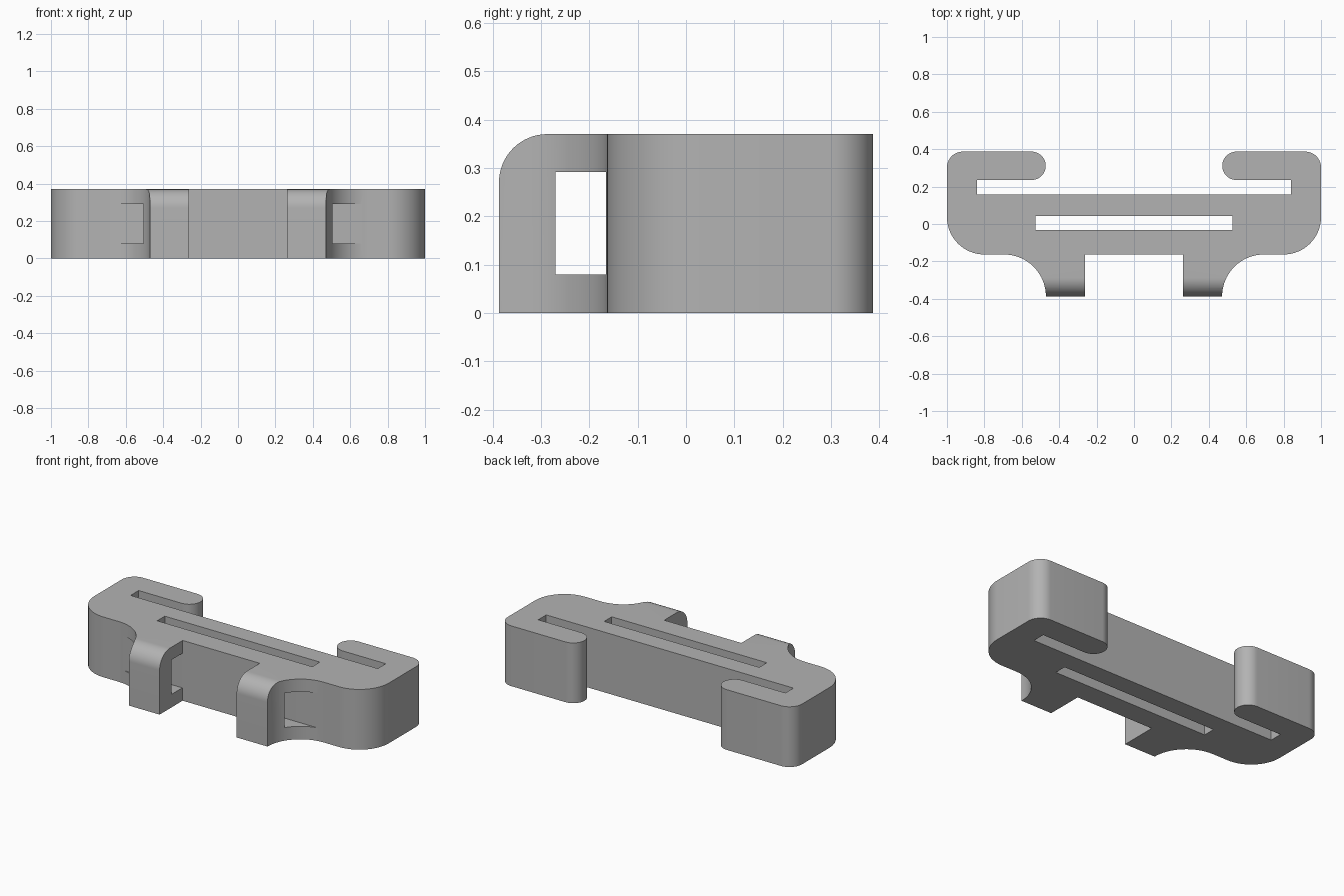
import bpy, bmesh
from math import sin, cos, radians
from mathutils import Matrix

cube = bpy.data.objects.get("Cube")
if cube:
    bpy.data.objects.remove(cube, do_unlink=True)

HEIGHT = 0.37
grey = bpy.data.materials.new("plain_grey")
grey.use_nodes = True
GREY = (0.45, 0.45, 0.45, 1)
grey.diffuse_color = GREY
grey.node_tree.nodes["Principled BSDF"].inputs["Base Color"].default_value = GREY


def arc(cx, cy, r, start, end, steps=16):
    angles = [radians(start + (end - start) * i / steps) for i in range(steps + 1)]
    return [(cx + r * cos(a), cy + r * sin(a)) for a in angles]


def prism(name, points, low, high, axes=None):
    """Extrude a flat outline from low to high; axes turns it afterwards."""
    bm = bmesh.new()
    face = bm.faces.new([bm.verts.new((x, y, low)) for x, y in points])
    made = bmesh.ops.extrude_face_region(bm, geom=[face])["geom"]
    verts = [v for v in made if isinstance(v, bmesh.types.BMVert)]
    bmesh.ops.translate(bm, verts=verts, vec=(0, 0, high - low))
    if axes:
        bm.transform(axes)
    bmesh.ops.recalc_face_normals(bm, faces=bm.faces)
    mesh = bpy.data.meshes.new(name)
    bm.to_mesh(mesh)
    bm.free()
    mesh.materials.append(grey)
    obj = bpy.data.objects.new(name, mesh)
    bpy.context.collection.objects.link(obj)
    return obj


def rectangle(x0, x1, y0, y1):
    return [(x0, y0), (x1, y0), (x1, y1), (x0, y1)]


def combine(target, cutter, operation):
    bpy.context.view_layer.objects.active = target
    mod = target.modifiers.new("cut", "BOOLEAN")
    mod.operation, mod.object, mod.solver = operation, cutter, "EXACT"
    bpy.ops.object.modifier_apply(modifier=mod.name)
    bpy.data.objects.remove(cutter, do_unlink=True)


# Right half of the outline: prong, flared fillet, rounded end, hooked back arm
half = [(0.262, -0.163), (0.262, -0.387)]
half += arc(0.695, -0.387, 0.224, 180, 90)
half += arc(0.8, 0.037, 0.2, -90, 0)
half += arc(0.915, 0.302, 0.085, 0, 90)
half += arc(0.548, 0.311, 0.076, 90, 270, 24)
half += [(0.84, 0.235), (0.84, 0.157)]
outline = half + [(-x, y) for x, y in reversed(half)]
body = prism("buckle_body", outline, 0, HEIGHT)

# Side profile rounds the upper front edge of both prongs
to_side = Matrix(((0, 0, 1, 0), (1, 0, 0, 0), (0, 1, 0, 0), (0, 0, 0, 1)))
side = [(-0.387, -0.1), (0.5, -0.1), (0.5, HEIGHT + 0.1), (-0.287, HEIGHT + 0.1)]
side += arc(-0.287, HEIGHT - 0.1, 0.1, 90, 180)
side[0] = (-0.45, -0.1)
side[-1] = (-0.45, HEIGHT - 0.1)
corner = [(-0.5, HEIGHT - 0.1)] + list(reversed(arc(-0.287, HEIGHT - 0.1, 0.1, 90, 180)))
corner += [(-0.287, HEIGHT + 0.1), (-0.5, HEIGHT + 0.1)]
combine(body, prism("prong_rounding", corner, -0.6, 0.6, to_side), "DIFFERENCE")

# Windows through the prongs, left to right
for s in (-1, 1):
    x0, x1 = sorted((s * 0.2, s * 0.75))
    window = prism("prong_window", rectangle(-0.27, -0.166, 0.08, 0.292), x0, x1, to_side)
    combine(body, window, "DIFFERENCE")

# Long strap slot
combine(body, prism("strap_slot", rectangle(-0.527, 0.527, -0.032, 0.042), -0.1, 0.5), "DIFFERENCE")

bpy.ops.object.select_all(action="DESELECT")
body.select_set(True)
bpy.context.view_layer.objects.active = body
bpy.ops.object.shade_smooth_by_angle(angle=radians(30))
